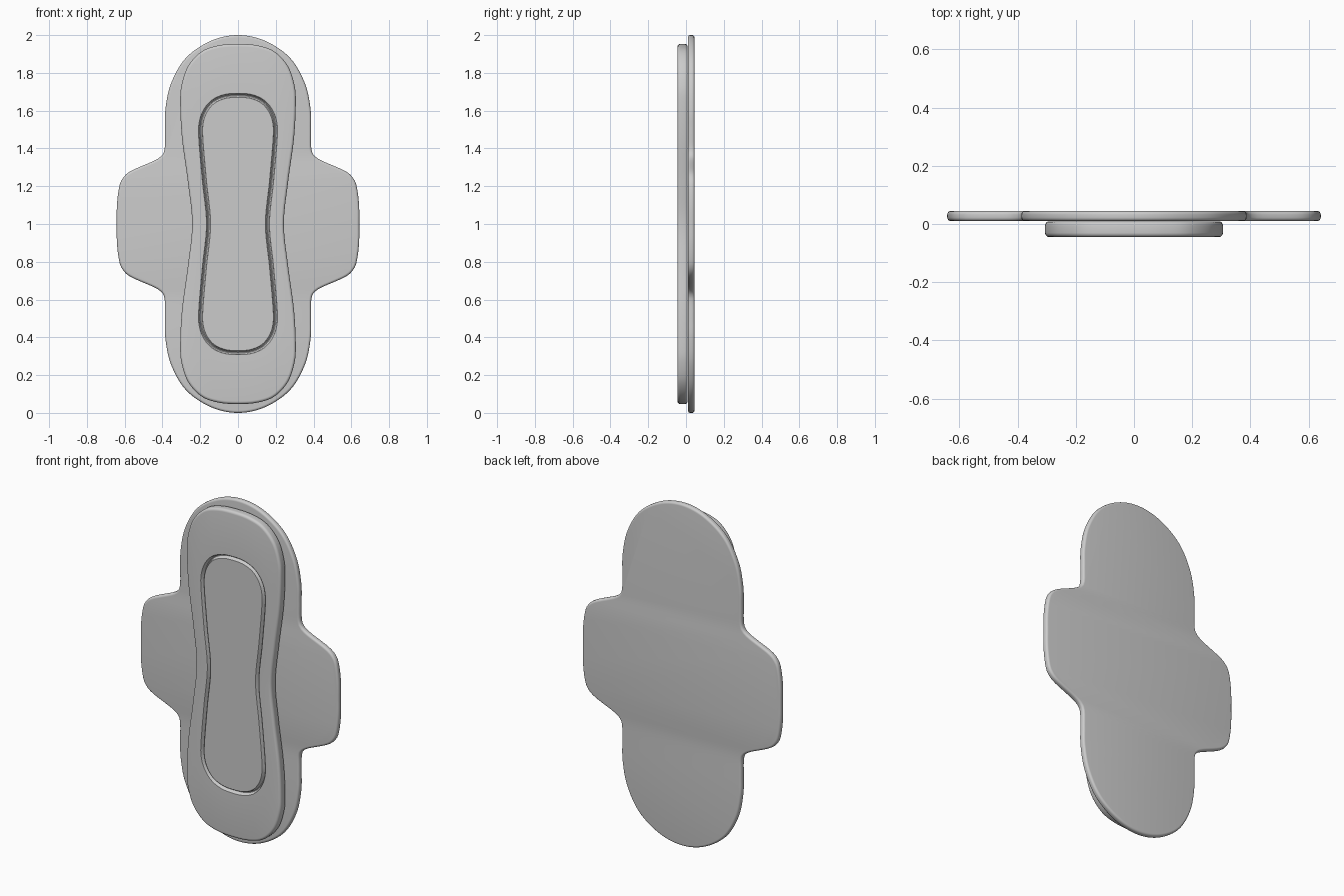
import bpy, bmesh, math
from mathutils import Vector

if "Cube" in bpy.data.objects:
    bpy.data.objects.remove(bpy.data.objects["Cube"])

N = 256  # points around every outline

# Quarter outlines (x, height above the middle), from top centre to right side
SHEET = [(0, 1), (.143, .97), (.275, .88), (.354, .746), (.384, .61), (.387, .5), (.388, .40),
         (.402, .364), (.442, .336), (.566, .281), (.612, .24), (.63, .19), (.641, .10), (.642, 0)]
PAD = [(0, .953), (.10, .946), (.19, .915), (.262, .84), (.298, .74), (.306, .64),
       (.296, .45), (.265, .22), (.243, 0)]
GROOVE = [(0, .692), (.075, .685), (.14, .655), (.185, .60), (.207, .53), (.207, .44),
          (.188, .22), (.167, 0)]


def outline(quarter):
    """Mirror a quarter into a smooth closed curve with N even points."""
    q = [Vector(p) for p in quarter]
    half = q + [Vector((p.x, -p.y)) for p in q[-2::-1]]
    pts = half + [Vector((-p.x, p.y)) for p in half[-2:0:-1]]
    n, fine = len(pts), []
    for i in range(n):
        a, b, c, d = (pts[(i + k) % n] for k in (-1, 0, 1, 2))
        for s in range(24):
            t = s / 24
            fine.append(.5 * (2 * b + (c - a) * t + (2 * a - 5 * b + 4 * c - d) * t * t
                              + (3 * b - a - 3 * c + d) * t ** 3))
    fine.append(fine[0])
    dist = [0]
    for a, b in zip(fine, fine[1:]):
        dist.append(dist[-1] + (b - a).length)
    out, j = [], 0
    for i in range(N):
        target = dist[-1] * i / N
        while dist[j + 1] < target:
            j += 1
        f = (target - dist[j]) / (dist[j + 1] - dist[j])
        out.append(fine[j].lerp(fine[j + 1], f))
    return out


def inset(pts, amount):
    """Move an outline inwards along its normals."""
    res = []
    for i, p in enumerate(pts):
        t = (pts[(i + 1) % N] - pts[i - 1]).normalized()
        res.append(p + Vector((t.y, -t.x)) * amount)
    return res


def loft(name, rings):
    """Skin a list of (outline, inset, y) rings and cap both ends."""
    bm = bmesh.new()
    loops = [[bm.verts.new((p.x, y, p.y + 1)) for p in inset(o, k)] for o, k, y in rings]
    for a, b in zip(loops, loops[1:]):
        for i in range(N):
            j = (i + 1) % N
            bm.faces.new((a[i], a[j], b[j], b[i]))
    bm.faces.new(loops[0])
    bm.faces.new(loops[-1])
    bmesh.ops.recalc_face_normals(bm, faces=bm.faces)
    me = bpy.data.meshes.new(name)
    bm.to_mesh(me)
    bm.free()
    ob = bpy.data.objects.new(name, me)
    bpy.context.collection.objects.link(ob)
    bpy.context.view_layer.objects.active = ob
    ob.select_set(True)
    bpy.ops.object.shade_smooth_by_angle(angle=math.radians(35))
    ob.select_set(False)
    return ob


def rounded_edge(o, back, front, r, steps=5):
    """Rings for a slab side with rounded back and front edges."""
    arc = [math.pi / 2 * i / steps for i in range(steps + 1)]
    return ([(o, r * (1 - math.sin(a)), back - r * (1 - math.cos(a))) for a in arc]
            + [(o, r * (1 - math.cos(a)), front + r * (1 - math.sin(a))) for a in arc])


# Thin winged backing sheet
sheet = outline(SHEET)
loft("backing_sheet", rounded_edge(sheet, .045, .01, .013))

# Hourglass pad with an embossed channel in its front face
pad, groove = outline(PAD), outline(GROOVE)
F = -.045
channel = [(groove, k, y) for k, y in
           ((0, F), (.003, F + .003), (.006, F + .018), (.009, F + .021), (.013, F + .021),
            (.016, F + .018), (.019, F + .003), (.022, F))]
loft("absorbent_pad", rounded_edge(pad, .009, F, .015) + channel)
